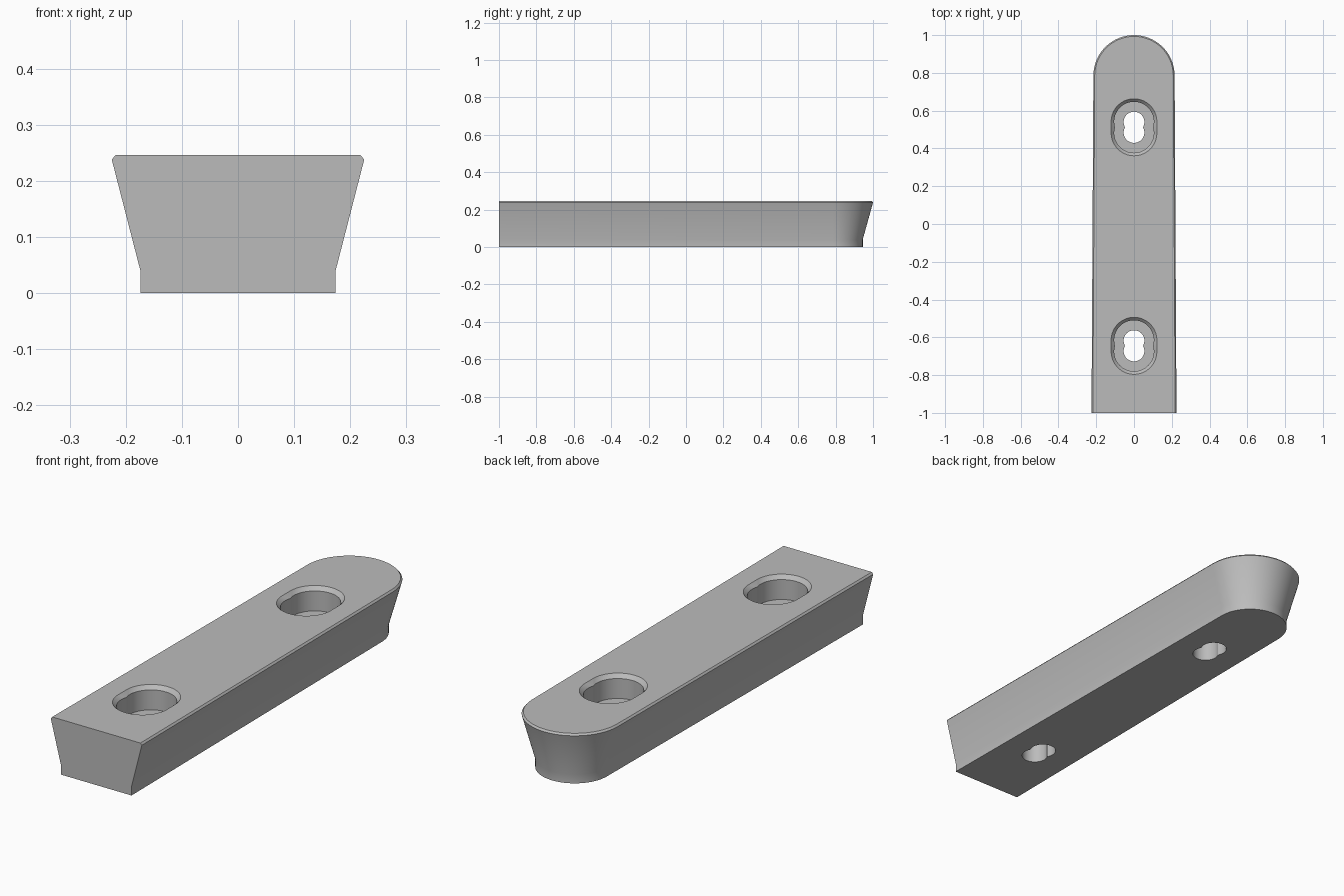
import bpy, bmesh
from math import pi, sin, cos, asin

if "Cube" in bpy.data.objects:
    bpy.data.objects.remove(bpy.data.objects["Cube"], do_unlink=True)

grey = bpy.data.materials.new("plain grey")
grey.use_nodes = True
colour = (0.5, 0.5, 0.5, 1)
grey.diffuse_color = colour
grey.node_tree.nodes["Principled BSDF"].inputs["Base Color"].default_value = colour


def loft(name, rings):
    """Closed solid through rings of equal point count, bottom to top."""
    bm = bmesh.new()
    loops = [[bm.verts.new(p) for p in ring] for ring in rings]
    bm.faces.new(loops[0][::-1])
    bm.faces.new(loops[-1])
    n = len(loops[0])
    for low, high in zip(loops, loops[1:]):
        for i in range(n):
            j = (i + 1) % n
            bm.faces.new((low[i], low[j], high[j], high[i]))
    bmesh.ops.recalc_face_normals(bm, faces=bm.faces)
    mesh = bpy.data.meshes.new(name)
    bm.to_mesh(mesh)
    bm.free()
    mesh.materials.append(grey)
    obj = bpy.data.objects.new(name, mesh)
    bpy.context.collection.objects.link(obj)
    return obj


def bar_ring(front_half, radius, z, steps=48):
    """Square front end, slightly narrowing sides, round back end."""
    ring = [(-front_half, -1, z), (front_half, -1, z)]
    for i in range(steps + 1):
        a = pi * i / steps
        ring.append((radius * cos(a), 0.785 + radius * sin(a), z))
    return ring


def slot_ring(y, r, shift, z, waisted, steps=32):
    """Two round ends, joined straight or meeting in a waist."""
    t = asin(shift / r) * 0.999 if waisted else 0
    ring = []
    for side in (1, -1):
        for i in range(steps + 1):
            a = -t + (pi + 2 * t) * i / steps
            ring.append((side * r * cos(a), y + side * (shift + r * sin(a)), z))
    return ring


# Tapered bar with a chamfered top edge
bar = loft("tapered_bar", [
    bar_ring(0.174, 0.16, 0),
    bar_ring(0.174, 0.16, 0.04),
    bar_ring(0.225, 0.215, 0.238),
    bar_ring(0.218, 0.208, 0.246),
])

# Counterbored screw slots
for y in (0.512, -0.645):
    cutter = loft("screw_slot_cutter", [
        slot_ring(y, 0.055, 0.0275, -0.05, True),
        slot_ring(y, 0.055, 0.0275, 0.14, True),
        slot_ring(y, 0.105, 0.03, 0.14, True),
        slot_ring(y, 0.105, 0.03, 0.229, True),
        slot_ring(y, 0.121, 0.03, 0.246, False),
        slot_ring(y, 0.121, 0.03, 0.3, False),
    ])
    cutter.hide_render = True
    cut = bar.modifiers.new("screw_slot", "BOOLEAN")
    cut.operation = "DIFFERENCE"
    cut.solver = "EXACT"
    cut.object = cutter
    bpy.ops.object.select_all(action="DESELECT")
    bpy.context.view_layer.objects.active = bar
    bar.select_set(True)
    bpy.ops.object.modifier_apply(modifier=cut.name)
    bpy.data.objects.remove(cutter, do_unlink=True)

bpy.ops.object.shade_smooth_by_angle(angle=pi / 6)
